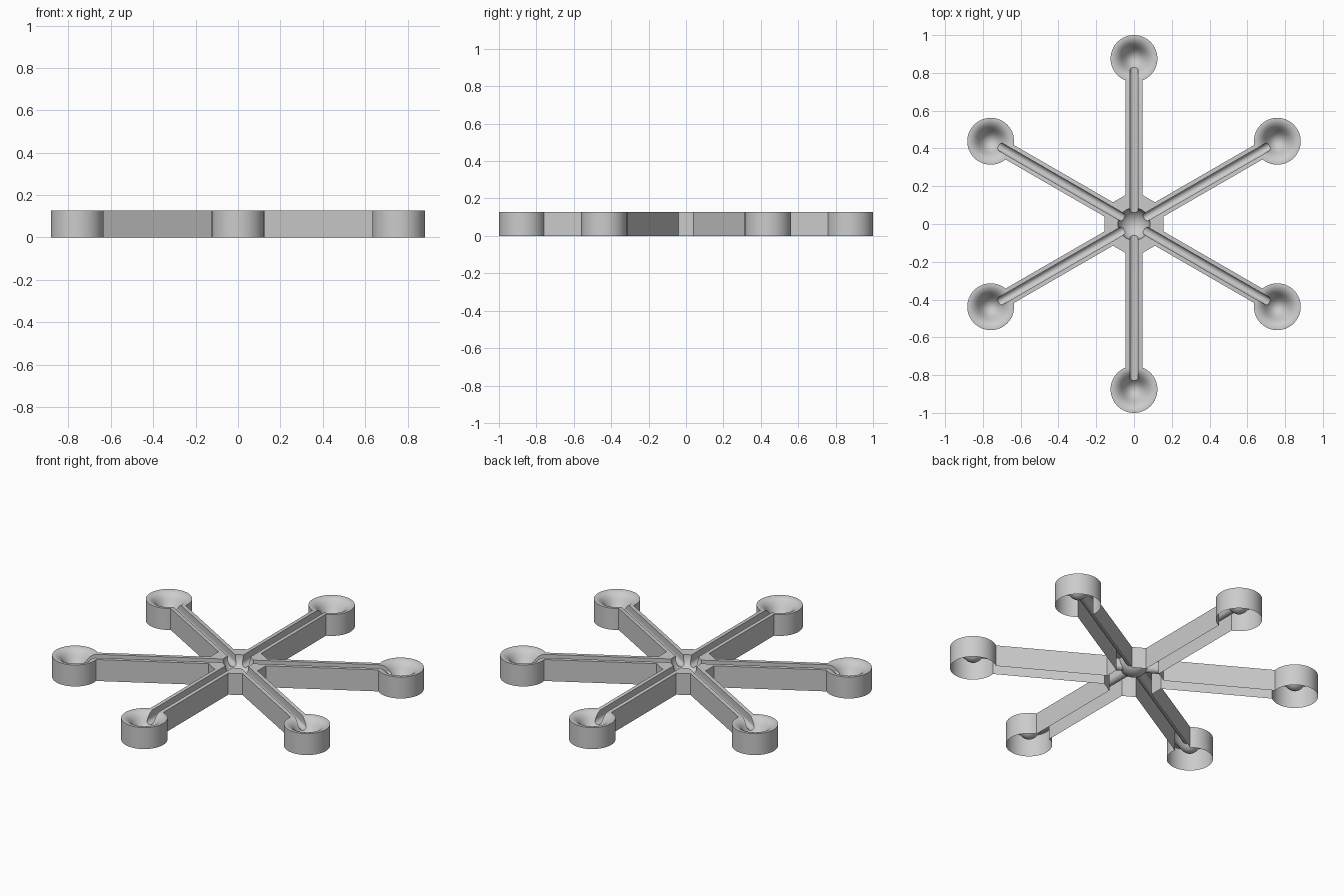
import bpy, bmesh
from math import sin, cos, pi, asin, sqrt
from mathutils import Matrix

if "Cube" in bpy.data.objects:
    bpy.data.objects.remove(bpy.data.objects["Cube"])

H = 0.127           # height
HW = 0.044          # arm half width
CUP_R, CUP_D = 0.124, 0.876
HUB_T = 0.154       # where each arm leaves the hub
ANGLES = [pi / 6 + i * pi / 3 for i in range(6)]


def finish(name, bm):
    bmesh.ops.recalc_face_normals(bm, faces=bm.faces)
    me = bpy.data.meshes.new(name)
    bm.to_mesh(me)
    bm.free()
    ob = bpy.data.objects.new(name, me)
    bpy.context.collection.objects.link(ob)
    return ob


def revolve(bm, profile, x, y, n=64):
    # closed solid of revolution; first profile point lies on the axis
    bottom = bm.verts.new((x, y, profile[0][1]))
    rings = [[bm.verts.new((x + r * cos(2 * pi * k / n), y + r * sin(2 * pi * k / n), z))
              for k in range(n)] for r, z in profile[1:]]
    for k in range(n):
        j = (k + 1) % n
        bm.faces.new((bottom, rings[0][j], rings[0][k]))
        for a, b in zip(rings, rings[1:]):
            bm.faces.new((a[k], a[j], b[j], b[k]))
    bm.faces.new(rings[-1])


# Star body: hub, arms and round ends as one extruded outline
bm = bmesh.new()
outline = []
a0 = asin(HW / CUP_R)
neck = CUP_D - sqrt(CUP_R ** 2 - HW ** 2)
for ang in ANGLES:
    pts = [(HUB_T, -HW), (neck, -HW)]
    for k in range(1, 56):
        t = -pi + a0 + (2 * pi - 2 * a0) * k / 56
        pts.append((CUP_D + CUP_R * cos(t), CUP_R * sin(t)))
    pts += [(neck, HW), (HUB_T, HW)]
    outline += [(u * cos(ang) - v * sin(ang), u * sin(ang) + v * cos(ang)) for u, v in pts]
face = bm.faces.new([bm.verts.new((x, y, 0)) for x, y in outline])
ext = bmesh.ops.extrude_face_region(bm, geom=[face])
bmesh.ops.translate(bm, vec=(0, 0, H),
                    verts=[g for g in ext["geom"] if isinstance(g, bmesh.types.BMVert)])
body = finish("six_arm_tray", bm)

# Bowl cutters: flared cups at the ends, plain bowl in the hub
bm = bmesh.new()
cup = [(0, .04), (.013, .0415), (.026, .047), (.039, .057), (.05, .07), (.06, .084), (.07, .098),
       (.08, .11), (.09, .118), (.1, .1235), (.112, H), (.114, .2)]
for ang in ANGLES:
    revolve(bm, cup, CUP_D * cos(ang), CUP_D * sin(ang))
hub = [(.085 * sin(k * pi / 20), H - .085 * cos(k * pi / 20)) for k in range(11)] + [(.085, .2)]
revolve(bm, hub, 0, 0)
bowls = finish("bowl_cutter", bm)

# Groove cutters: round-bottomed channels along the arms
bm = bmesh.new()
R = 0.022
section = [(R * cos(pi + k * pi / 12), .09 + R * sin(pi + k * pi / 12)) for k in range(13)]
section += [(R, .2), (-R, .2)]
for ang in ANGLES:
    rot = Matrix.Rotation(ang, 3, 'Z')
    ends = []
    for t in (.055, .84):
        vs = [bm.verts.new((t, v, z)) for v, z in section]
        for v in vs:
            v.co = rot @ v.co
        ends.append(vs)
        bm.faces.new(vs)
    n = len(section)
    for k in range(n):
        j = (k + 1) % n
        bm.faces.new((ends[0][k], ends[0][j], ends[1][j], ends[1][k]))
grooves = finish("groove_cutter", bm)

# Carve the body
bpy.context.view_layer.objects.active = body
body.select_set(True)
for cutter in (bowls, grooves):
    m = body.modifiers.new("carve", 'BOOLEAN')
    m.operation, m.solver, m.object = 'DIFFERENCE', 'EXACT', cutter
    bpy.ops.object.modifier_apply(modifier=m.name)
    bpy.data.objects.remove(cutter)

# Open underside
bm = bmesh.new()
bm.from_mesh(body.data)
under = [f for f in bm.faces if all(abs(v.co.z) < 1e-4 for v in f.verts)]
bmesh.ops.delete(bm, geom=under, context='FACES')
bm.to_mesh(body.data)
bm.free()
bpy.ops.object.shade_smooth_by_angle(angle=pi / 6)
